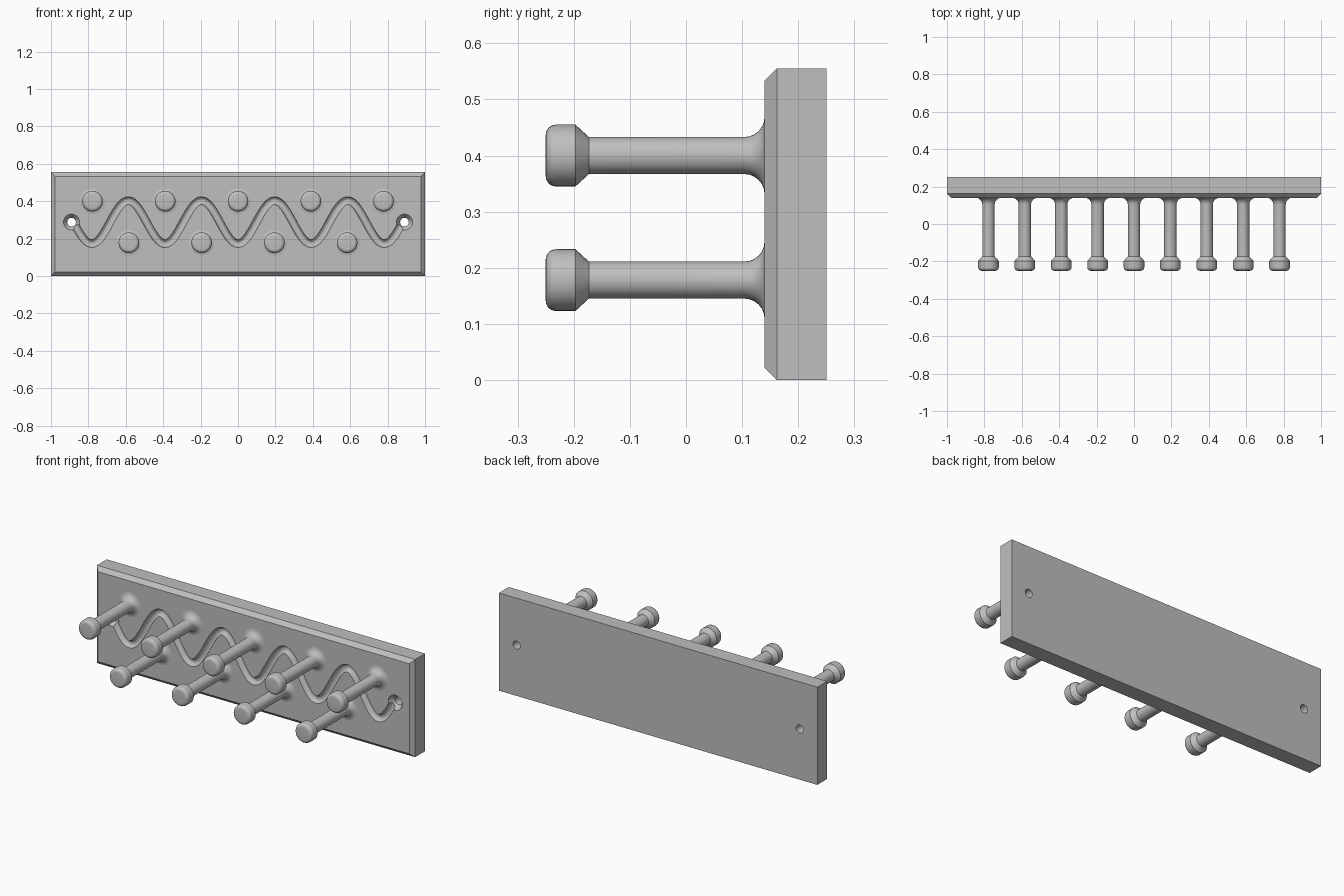
import bpy, bmesh, math
from mathutils import Matrix

cube = bpy.data.objects.get("Cube")
if cube:
    bpy.data.objects.remove(cube, do_unlink=True)

BACK, FRONT, HEIGHT, BEVEL = 0.25, 0.14, 0.555, 0.022
MID = 0.288

grey = bpy.data.materials.new("light grey")
grey.use_nodes = True
grey.diffuse_color = (0.52, 0.52, 0.52, 1)
grey.node_tree.nodes["Principled BSDF"].inputs["Base Color"].default_value = (0.52, 0.52, 0.52, 1)


def loft(name, rings, location=(0, 0, 0)):
    """Skin a list of closed rings and cap both ends."""
    bm = bmesh.new()
    loops = [[bm.verts.new(p) for p in ring] for ring in rings]
    for a, b in zip(loops, loops[1:]):
        for i in range(len(a)):
            j = (i + 1) % len(a)
            bm.faces.new((a[i], a[j], b[j], b[i]))
    bm.faces.new(loops[0])
    bm.faces.new(loops[-1])
    bmesh.ops.recalc_face_normals(bm, faces=bm.faces)
    mesh = bpy.data.meshes.new(name)
    bm.to_mesh(mesh)
    bm.free()
    mesh.materials.append(grey)
    ob = bpy.data.objects.new(name, mesh)
    ob.location = location
    bpy.context.collection.objects.link(ob)
    return ob


def lathe(name, profile, location=(0, 0, 0), sides=32):
    """Turn (radius, y) points around the y axis."""
    angles = [math.tau * i / sides for i in range(sides)]
    rings = [[(r * math.cos(a), y, r * math.sin(a)) for a in angles] for r, y in profile]
    return loft(name, rings, location)


def smooth(ob, degrees):
    bpy.ops.object.select_all(action='DESELECT')
    ob.select_set(True)
    bpy.context.view_layer.objects.active = ob
    bpy.ops.object.shade_smooth_by_angle(angle=math.radians(degrees))


def cut(target, cutter):
    mod = target.modifiers.new("cut", 'BOOLEAN')
    mod.operation = 'DIFFERENCE'
    mod.solver = 'EXACT'
    mod.object = cutter
    bpy.context.view_layer.objects.active = target
    bpy.ops.object.modifier_apply(modifier=mod.name)
    bpy.data.objects.remove(cutter, do_unlink=True)


# Backboard with a chamfered front edge
def rect(inset, y):
    x, low, high = 1 - inset, inset, HEIGHT - inset
    return [(-x, y, low), (x, y, low), (x, y, high), (-x, y, high)]


board = loft("backboard", [rect(0, BACK), rect(0, FRONT + BEVEL), rect(BEVEL, FRONT)])

# Wavy groove running between the screw holes
section = [(-0.021, FRONT - 0.02), (-0.021, FRONT), (-0.015, FRONT + 0.014), (-0.006, FRONT + 0.02),
           (0.006, FRONT + 0.02), (0.015, FRONT + 0.014), (0.021, FRONT), (0.021, FRONT - 0.02)]
AMP, FREQ, STEPS = 0.115, math.tau / 0.391, 180
rings = []
for i in range(STEPS + 1):
    x = -0.89 + 1.78 * i / STEPS
    z = MID - AMP * math.cos(FREQ * x)
    slope = AMP * FREQ * math.sin(FREQ * x)
    length = math.hypot(1, slope)
    rings.append([(x - slope / length * o, y, z + o / length) for o, y in section])
cut(board, loft("groove_cutter", rings))

# Countersunk screw holes
for side in (-1, 1):
    cut(board, lathe("hole_cutter", [(0.043, FRONT - 0.03), (0.043, FRONT + 0.002),
                                     (0.023, FRONT + 0.03), (0.023, BACK + 0.03)],
                     (side * 0.89, 0, MID)))
smooth(board, 30)

# Pegs: round-edged head, tapered neck, shaft and flared root
HEAD, TIP, ROUND = 0.055, -0.25, 0.018
SHAFT, FLARE = 0.033, 0.036
quarter = [math.pi / 2 * i / 6 for i in range(7)]
profile = [(HEAD - ROUND + ROUND * math.sin(a), TIP + ROUND - ROUND * math.cos(a)) for a in quarter]
profile += [(HEAD, -0.197), (SHAFT, -0.173)]
profile += [(SHAFT + FLARE * (1 - math.cos(a)), FRONT - FLARE + FLARE * math.sin(a)) for a in quarter]
profile += [(SHAFT + FLARE, FRONT + 0.01)]

for row, count, z in (("upper", 5, 0.40), ("lower", 4, 0.178)):
    for i in range(count):
        x = (i - (count - 1) / 2) * 0.389
        smooth(lathe(f"{row}_peg_{i + 1}", profile, (x, 0, z)), 35)
